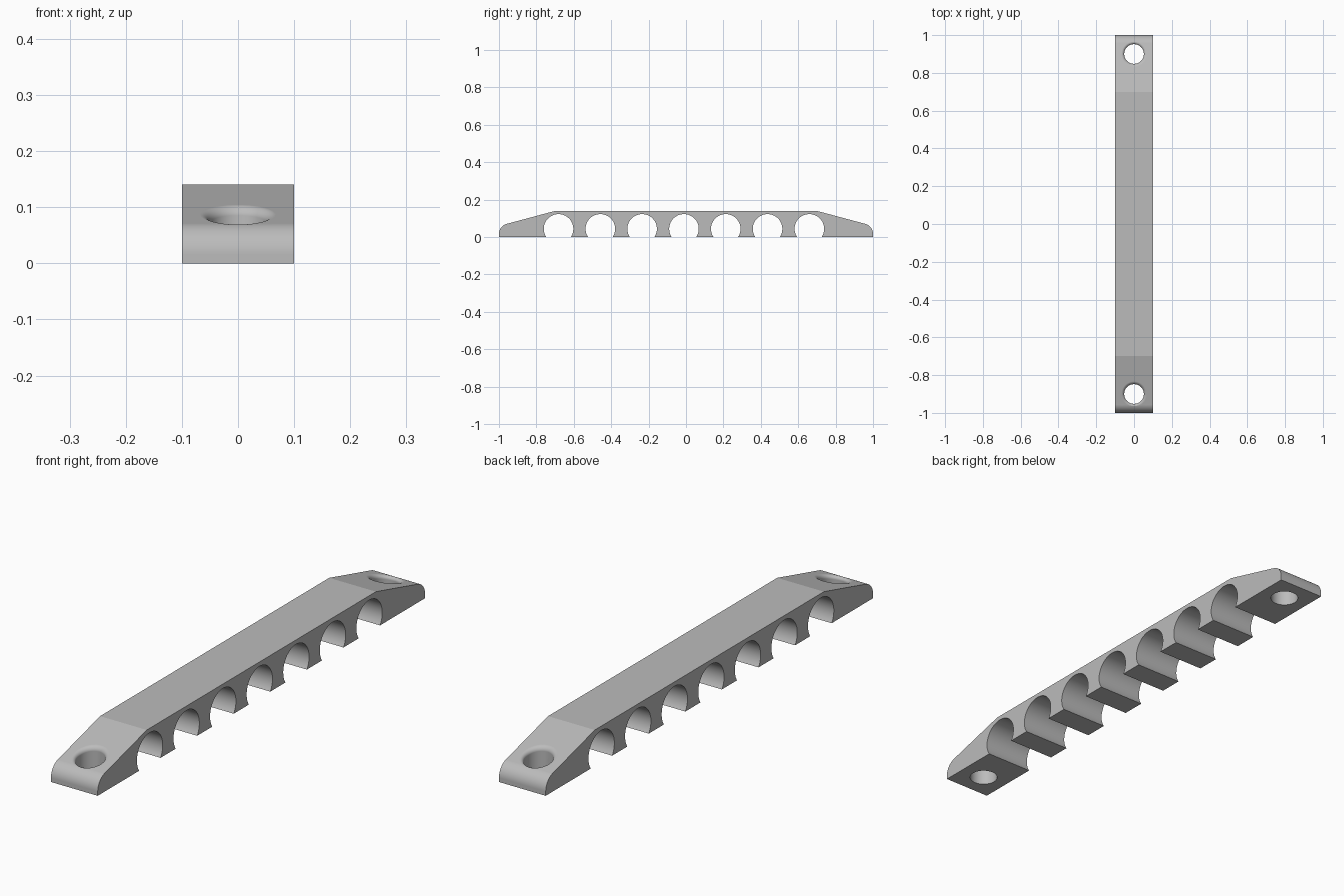
import bpy, bmesh, math
from mathutils import Vector

if "Cube" in bpy.data.objects:
    bpy.data.objects.remove(bpy.data.objects["Cube"])

HALF_W, TOP, FLAT_END = 0.1, 0.14, 0.70
TILT = math.radians(15)
FILLET = 0.057
HOLE_Y, HOLE_R, RIM = 0.9, 0.052, 0.015

grey = bpy.data.materials.new("light_grey")
grey.use_nodes = True
grey.diffuse_color = (0.5, 0.5, 0.5, 1)
grey.node_tree.nodes["Principled BSDF"].inputs["Base Color"].default_value = (0.5, 0.5, 0.5, 1)


def make_object(name, bm):
    bmesh.ops.recalc_face_normals(bm, faces=bm.faces)
    mesh = bpy.data.meshes.new(name)
    bm.to_mesh(mesh)
    bm.free()
    mesh.materials.append(grey)
    obj = bpy.data.objects.new(name, mesh)
    bpy.context.collection.objects.link(obj)
    return obj


def arc(cy, cz, r, start, end, steps):
    angles = [start + (end - start) * i / steps for i in range(steps + 1)]
    return [(cy + r * math.cos(a), cz + r * math.sin(a)) for a in angles]


# Side outline: rounded ends, sloped shoulders, seven open channels
corner_z = TOP - (1 - FLAT_END) * math.tan(TILT)
fillet_z = corner_z - FILLET * math.tan((math.pi / 2 - TILT) / 2)
front_end = arc(FILLET - 1, fillet_z, FILLET, math.pi, math.pi / 2 + TILT, 14)
outline = [(-1, 0)] + front_end + [(-FLAT_END, TOP)]
outline += [(-y, z) for y, z in reversed(outline)]

CH_R, CH_Z = 0.079, 0.044
drop = math.asin(CH_Z / CH_R)
for i in reversed(range(7)):
    outline += arc(-0.011 + (i - 3) * 0.2235, CH_Z, CH_R, -drop, math.pi + drop, 40)

bm = bmesh.new()
side = bm.faces.new([bm.verts.new((-HALF_W, y, z)) for y, z in outline])
ext = bmesh.ops.extrude_face_region(bm, geom=[side])
new_verts = [g for g in ext["geom"] if isinstance(g, bmesh.types.BMVert)]
bmesh.ops.translate(bm, verts=new_verts, vec=Vector((2 * HALF_W, 0, 0)))
bar = make_object("cable_bar", bm)


# Screw hole cutter: a turned shaft with a flared rim that follows the slope
def screw_hole_cutter(name, sign):
    profile = [(HOLE_R, -0.2)]
    profile += [(HOLE_R + RIM * (1 - math.cos(a)), RIM * (math.sin(a) - 1))
                for a in (math.pi / 2 * i / 10 for i in range(11))]
    profile.append((HOLE_R + RIM, 0.1))
    surface_z = TOP - (HOLE_Y - FLAT_END) * math.tan(TILT)
    bm = bmesh.new()
    rings = []
    for r, h in profile:
        ring = []
        for k in range(64):
            a = math.tau * k / 64
            dy = r * math.sin(a)
            z = surface_z + h - sign * dy * math.tan(TILT)
            ring.append(bm.verts.new((r * math.cos(a), sign * HOLE_Y + dy, z)))
        rings.append(ring)
    for low, high in zip(rings, rings[1:]):
        for k in range(64):
            n = (k + 1) % 64
            bm.faces.new((low[k], low[n], high[n], high[k]))
    bm.faces.new(rings[0])
    bm.faces.new(rings[-1])
    cutter = make_object(name, bm)
    cutter.hide_render = True
    return cutter


bpy.ops.object.select_all(action="DESELECT")
bar.select_set(True)
bpy.context.view_layer.objects.active = bar
for name, sign in (("front_hole_cutter", -1), ("back_hole_cutter", 1)):
    cutter = screw_hole_cutter(name, sign)
    cut = bar.modifiers.new(name, "BOOLEAN")
    cut.operation, cut.solver, cut.object = "DIFFERENCE", "EXACT", cutter
    bpy.ops.object.modifier_apply(modifier=cut.name)
    bpy.data.objects.remove(cutter)

# Smooth curves, crisp edges, flat broad faces
bpy.ops.object.shade_smooth_by_angle(angle=math.radians(13))
weighted = bar.modifiers.new("flat_faces", "WEIGHTED_NORMAL")
weighted.keep_sharp = True
